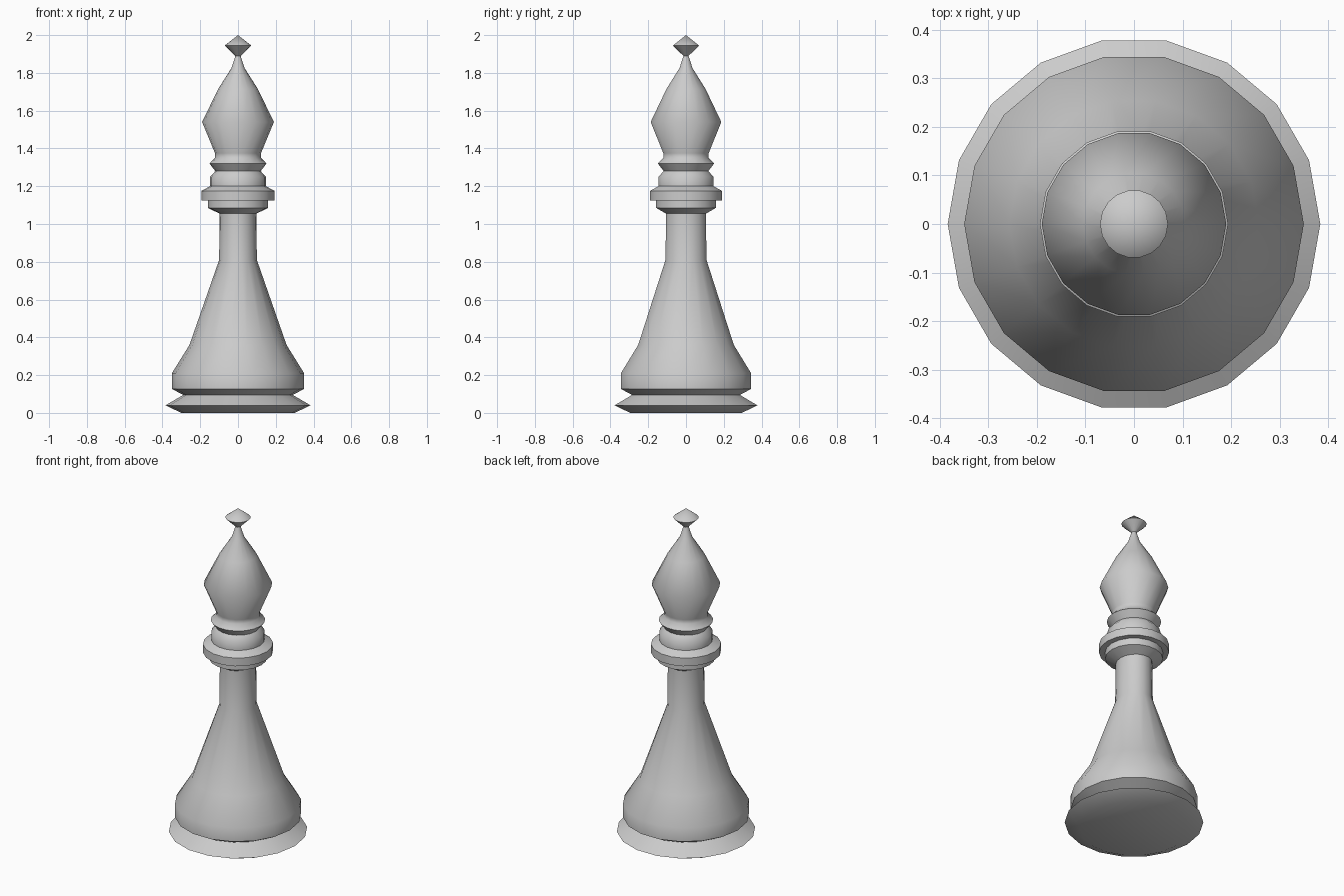
import bpy, bmesh, math

if "Cube" in bpy.data.objects:
    bpy.data.objects.remove(bpy.data.objects["Cube"])

SIDES = 18
# the neck is very slightly oval
OVAL = (0.97, 1.07)


def lathe(name, profile, oval_from=9.0, oval_to=9.0):
    """Turn a bottom-to-top (radius, height) profile; radius 0 closes to a point."""
    bm = bmesh.new()
    rings = []
    for r, z in profile:
        sx, sy = OVAL if oval_from <= z <= oval_to else (1, 1)
        if r == 0:
            rings.append([bm.verts.new((0, 0, z))] * SIDES)
        else:
            rings.append([bm.verts.new((r * sx * math.cos(math.tau * i / SIDES),
                                        r * sy * math.sin(math.tau * i / SIDES), z))
                          for i in range(SIDES)])
    for low, high in zip(rings, rings[1:]):
        for i in range(SIDES):
            j = (i + 1) % SIDES
            corners = list(dict.fromkeys((low[i], low[j], high[j], high[i])))
            bm.faces.new(corners)
    if profile[0][1] == 0:  # flat underside
        bm.faces.new(rings[0][::-1])
    mesh = bpy.data.meshes.new(name)
    bm.to_mesh(mesh)
    bm.free()
    obj = bpy.data.objects.new(name, mesh)
    bpy.context.collection.objects.link(obj)
    bpy.ops.object.select_all(action='DESELECT')
    obj.select_set(True)
    bpy.context.view_layer.objects.active = obj
    bpy.ops.object.shade_smooth_by_angle(angle=math.radians(50))
    return obj


# foot ring with undercut
lathe("foot", [(0.30, 0), (0.384, 0.04), (0.29, 0.095)])

# flared body and slim neck
lathe("body", [(0.29, 0.095), (0.35, 0.127), (0.35, 0.21), (0.257, 0.36),
               (0.103, 0.81), (0.10, 1.055)], 0.8, 1.06)

# stacked collar
lathe("collar", [(0.10, 1.055), (0.16, 1.085), (0.16, 1.125), (0.194, 1.125),
                 (0.194, 1.175), (0.148, 1.20), (0.148, 1.25),
                 (0.12, 1.28)], 1.05, 1.06)

# thin ring and pointed head
lathe("head", [(0.12, 1.28), (0.151, 1.32), (0.122, 1.35), (0.122, 1.375),
               (0.19, 1.54), (0.105, 1.715), (0.035, 1.825), (0.014, 1.89)])

# small diamond finial
lathe("finial", [(0.014, 1.89), (0.07, 1.945), (0, 2.0)])
